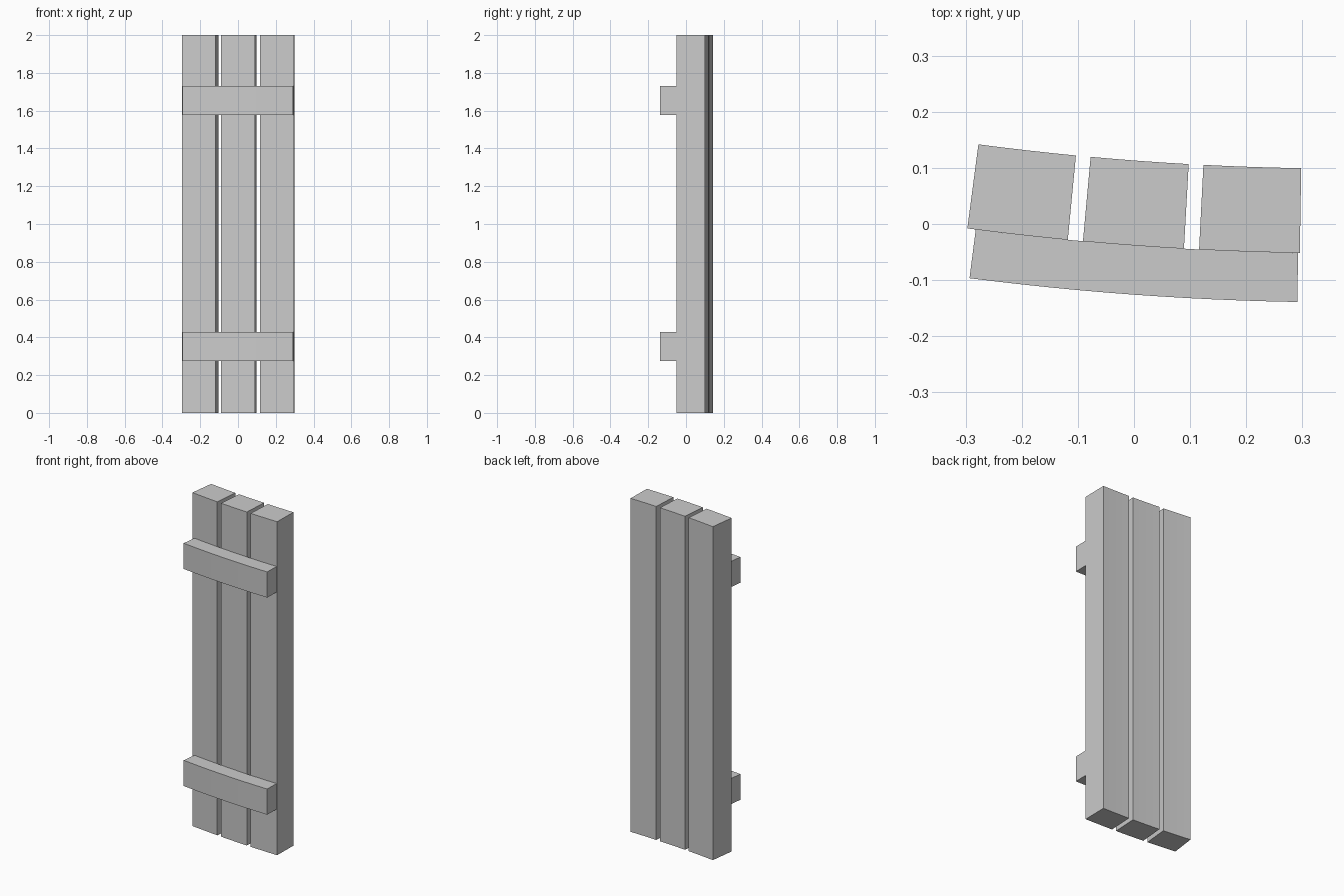
import bpy, bmesh, math

if "Cube" in bpy.data.objects:
    bpy.data.objects.remove(bpy.data.objects["Cube"])

# Everything follows one gentle arc seen from above
CX, R = 0.381, 5.2
CY = R - 0.0522
PLANK_DEPTH, RAIL_DEPTH = 0.151, 0.0875

grey = bpy.data.materials.new("plain grey")
grey.diffuse_color = (0.6, 0.6, 0.6, 1)
grey.use_nodes = True
grey.node_tree.nodes["Principled BSDF"].inputs["Base Color"].default_value = grey.diffuse_color


def arc_board(name, x0, x1, r_back, r_front, z0, z1, segs):
    """Board bent along the arc; x0 and x1 are its ends on the plank front."""
    a0 = math.asin((CX - x0) / R)
    a1 = math.asin((CX - x1) / R)
    angles = [a0 + (a1 - a0) * i / segs for i in range(segs + 1)]

    def pt(r, a):
        return (CX - r * math.sin(a), CY - r * math.cos(a), z0)

    bm = bmesh.new()
    outline = [pt(r_front, a) for a in angles]
    outline += [pt(r_back, a) for a in reversed(angles)]
    face = bm.faces.new([bm.verts.new(p) for p in outline])
    ext = bmesh.ops.extrude_face_region(bm, geom=[face])
    top = [v for v in ext["geom"] if isinstance(v, bmesh.types.BMVert)]
    bmesh.ops.translate(bm, verts=top, vec=(0, 0, z1 - z0))
    bmesh.ops.recalc_face_normals(bm, faces=bm.faces)
    mesh = bpy.data.meshes.new(name)
    bm.to_mesh(mesh)
    bm.free()
    mesh.materials.append(grey)
    obj = bpy.data.objects.new(name, mesh)
    bpy.context.collection.objects.link(obj)


# Three upright planks
for name, x0, x1 in (("left_plank", -0.297, -0.118),
                     ("middle_plank", -0.091, 0.089),
                     ("right_plank", 0.116, 0.2955)):
    arc_board(name, x0, x1, R - PLANK_DEPTH, R, 0, 2, 4)

# Two cross rails on the front
for name, z0 in (("lower_rail", 0.275), ("upper_rail", 1.577)):
    arc_board(name, -0.282, 0.2925, R, R + RAIL_DEPTH, z0, z0 + 0.154, 12)
